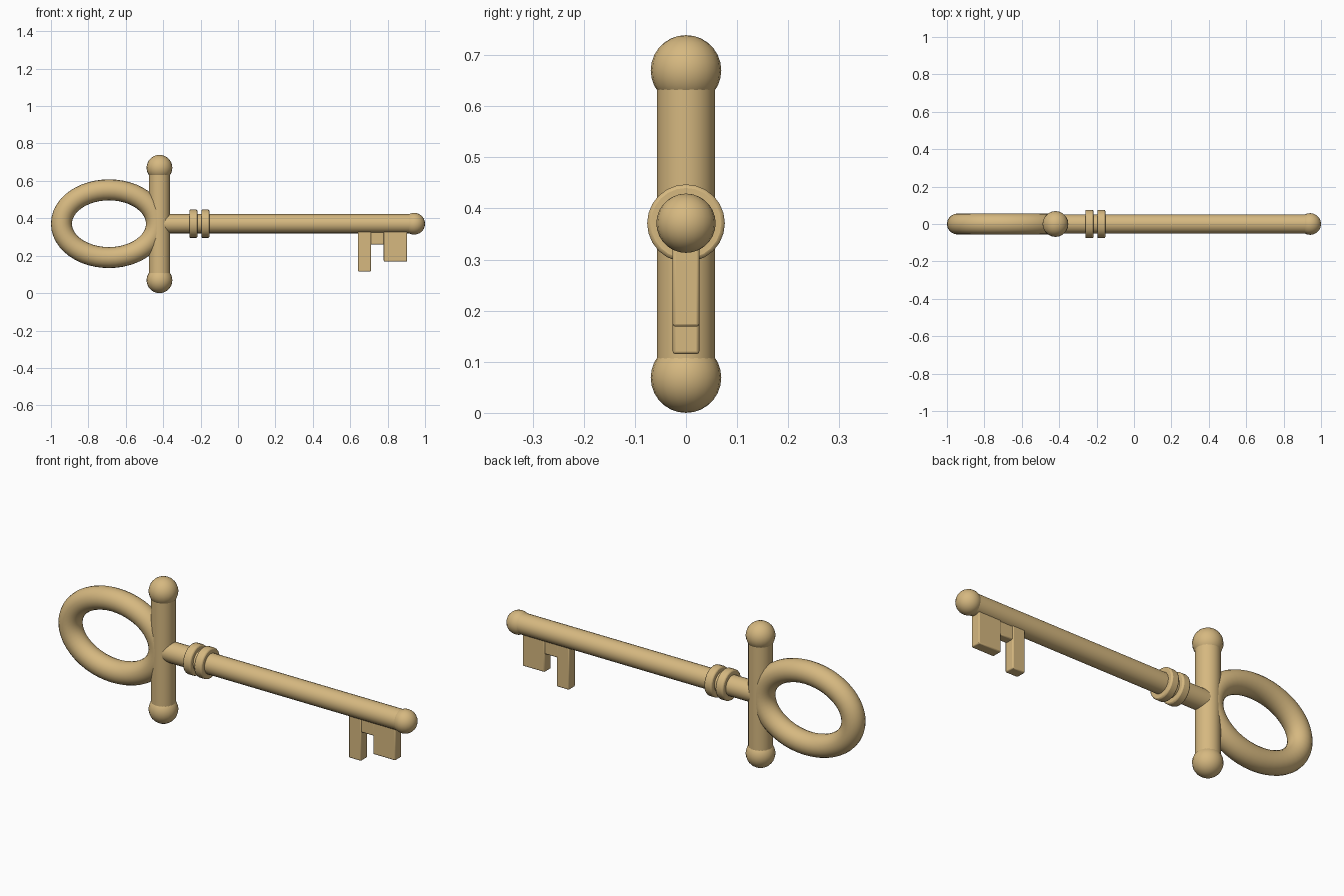
import bpy, bmesh, math
from mathutils import Vector

if "Cube" in bpy.data.objects:
    bpy.data.objects.remove(bpy.data.objects["Cube"])

ZC = 0.371      # height of the key's long axis
BAR_X = -0.42   # position of the upright bar

brass = bpy.data.materials.new("aged brass")
brass.diffuse_color = (0.67, 0.48, 0.216, 1)
brass.use_nodes = True
brass.node_tree.nodes["Principled BSDF"].inputs["Base Color"].default_value = brass.diffuse_color


def finish(ob, name, bevel=0.0, segments=2):
    ob.name = name
    ob.data.materials.append(brass)
    if bevel:
        mod = ob.modifiers.new("soft edges", 'BEVEL')
        mod.width, mod.segments = bevel, segments
    bpy.ops.object.select_all(action='DESELECT')
    ob.select_set(True)
    bpy.context.view_layer.objects.active = ob
    bpy.ops.object.shade_smooth_by_angle(angle=math.radians(40))
    return ob


def rod(name, start, end, radius, sides=24, bevel=0.0):
    a, b = Vector(start), Vector(end)
    bpy.ops.mesh.primitive_cylinder_add(
        vertices=sides, radius=radius, depth=(b - a).length, location=(a + b) / 2,
        rotation=(b - a).to_track_quat('Z', 'Y').to_euler())
    return finish(bpy.context.object, name, bevel)


def ball(name, loc, radius):
    bpy.ops.mesh.primitive_uv_sphere_add(segments=20, ring_count=14,
                                         radius=radius, location=loc)
    return finish(bpy.context.object, name)


def block(name, x0, x1, z0, z1, half_depth):
    bpy.ops.mesh.primitive_cube_add(size=1, location=((x0 + x1) / 2, 0, (z0 + z1) / 2))
    ob = bpy.context.object
    ob.scale = (x1 - x0, 2 * half_depth, z1 - z0)
    bpy.ops.object.transform_apply(location=False, rotation=False, scale=True)
    return finish(ob, name, 0.005)


def oval_ring(name, cx, a, b, tube, steps=48, sides=20):
    # round tube swept along an ellipse in the xz plane
    bm = bmesh.new()
    loops = []
    for i in range(steps):
        t = math.tau * i / steps
        centre = Vector((cx + a * math.cos(t), 0, ZC + b * math.sin(t)))
        out = Vector((b * math.cos(t), 0, a * math.sin(t))).normalized()
        loops.append([bm.verts.new(centre + tube * (out * math.cos(s) + Vector((0, math.sin(s), 0))))
                      for s in (math.tau * j / sides for j in range(sides))])
    for i in range(steps):
        p, q = loops[i], loops[(i + 1) % steps]
        for j in range(sides):
            k = (j + 1) % sides
            bm.faces.new((p[j], p[k], q[k], q[j]))
    bmesh.ops.recalc_face_normals(bm, faces=bm.faces)
    mesh = bpy.data.meshes.new(name)
    bm.to_mesh(mesh)
    bm.free()
    ob = bpy.data.objects.new(name, mesh)
    bpy.context.collection.objects.link(ob)
    return finish(ob, name)


# Handle: oval ring, upright bar and its end balls
oval_ring("handle_ring", -0.69, 0.254, 0.181, 0.056)
rod("upright_bar", (BAR_X, 0, 0.07), (BAR_X, 0, 0.67), 0.057)
ball("lower_ball", (BAR_X, 0, 0.069), 0.069)
ball("upper_ball", (BAR_X, 0, 0.670), 0.069)

# Shaft with rounded tip and two collars
rod("shaft", (BAR_X, 0, ZC), (0.943, 0, ZC), 0.051)
ball("tip_ball", (0.942, 0, ZC), 0.058)
for i, x in enumerate((-0.26, -0.196)):
    rod(f"collar_{i + 1}", (x, 0, ZC), (x + 0.043, 0, ZC), 0.076, bevel=0.007)

# Bit: three teeth hanging under the shaft
block("long_tooth", 0.642, 0.711, 0.115, 0.35, 0.026)
block("short_tooth", 0.706, 0.783, 0.26, 0.35, 0.022)
block("wide_tooth", 0.779, 0.904, 0.169, 0.35, 0.026)
